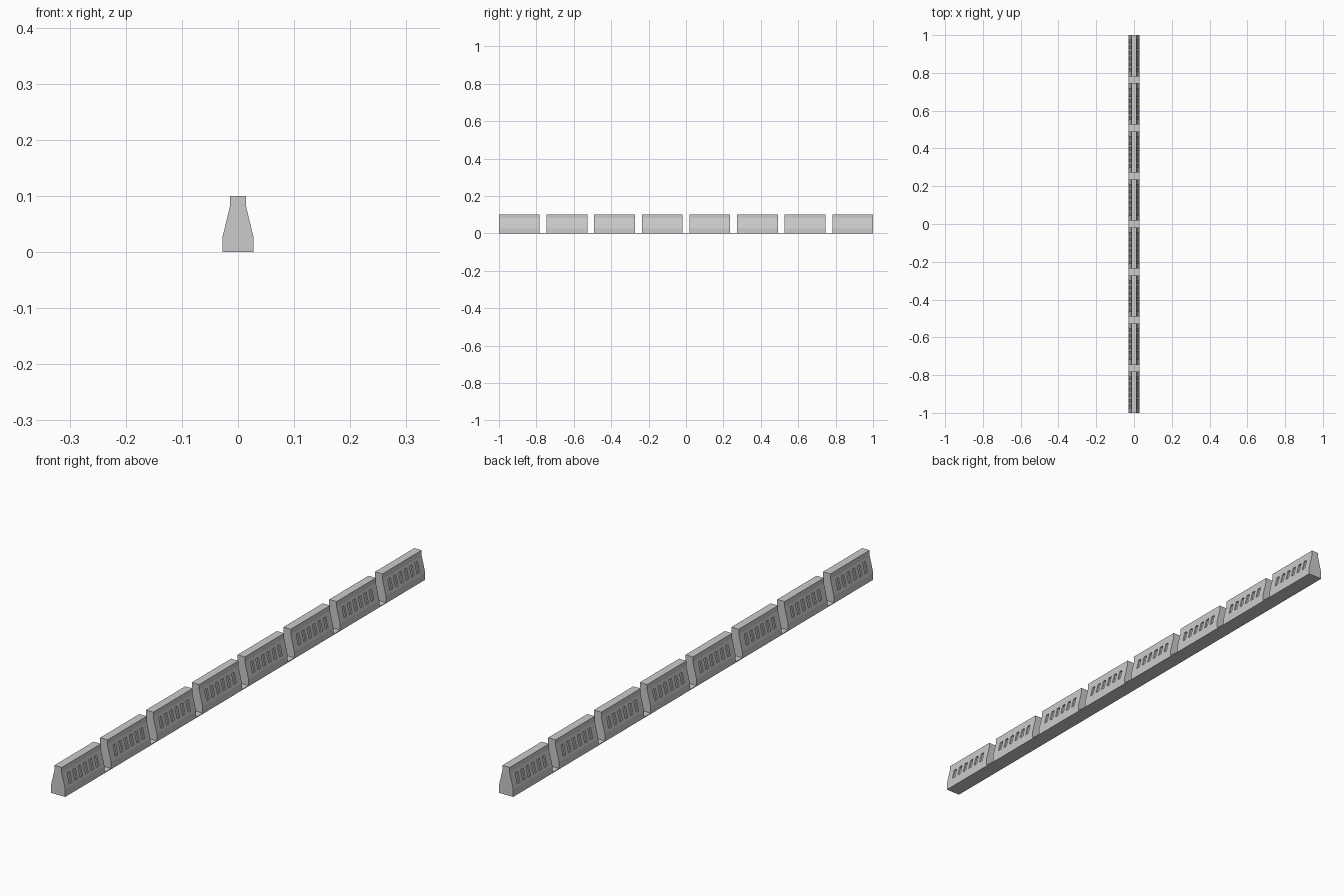
import bpy, bmesh, math
from mathutils import Matrix

if "Cube" in bpy.data.objects:
    bpy.data.objects.remove(bpy.data.objects["Cube"])

COUNT, LENGTH = 8, 0.218
PITCH = (2 - LENGTH) / (COUNT - 1)
BASE_H = 0.003
LOW, HIGH = (0.028, 0.025), (0.0143, 0.082)   # ends of the sloped flank


def finish(name, bm):
    bmesh.ops.recalc_face_normals(bm, faces=bm.faces)
    mesh = bpy.data.meshes.new(name)
    bm.to_mesh(mesh)
    bm.free()
    obj = bpy.data.objects.new(name, mesh)
    bpy.context.collection.objects.link(obj)
    return obj


def add_box(bm, size, place):
    bmesh.ops.create_cube(bm, size=1, matrix=place @ Matrix.Diagonal((*size, 1)))


# Thin base strip joining all blocks
bm = bmesh.new()
add_box(bm, (0.056, 2, BASE_H), Matrix.Translation((0, 0, BASE_H / 2)))
finish("base_strip", bm)

# Barrier block: symmetric profile extruded along y
half = [(0.028, BASE_H), LOW, HIGH, (0.0143, 0.1)]
profile = half + [(-x, z) for x, z in reversed(half)]
bm = bmesh.new()
face = bm.faces.new([bm.verts.new((x, -1, z)) for x, z in profile])
extruded = bmesh.ops.extrude_face_region(bm, geom=[face])["geom"]
bmesh.ops.translate(bm, vec=(0, LENGTH, 0),
                    verts=[v for v in extruded if isinstance(v, bmesh.types.BMVert)])
block = finish("barrier_blocks", bm)

# Slot cutters: six on each flank, tilted to match the slope
tilt = math.atan2(LOW[0] - HIGH[0], HIGH[1] - LOW[1])
mid_x, mid_z = (LOW[0] + HIGH[0]) / 2, (LOW[1] + HIGH[1]) / 2
bm = bmesh.new()
for side in (-1, 1):
    for i in range(6):
        y = -1 + LENGTH / 2 + (i - 2.5) * 0.03
        place = (Matrix.Translation((side * mid_x, y, mid_z))
                 @ Matrix.Rotation(-side * tilt, 4, 'Y'))
        add_box(bm, (0.01, 0.014, 0.038), place)
cutter = finish("slot_cutter", bm)
cutter.hide_render = True
cutter.hide_set(True)

cut = block.modifiers.new("slots", 'BOOLEAN')
cut.operation = 'DIFFERENCE'
cut.solver = 'EXACT'
cut.object = cutter

# Repeat the block along the strip
array = block.modifiers.new("row", 'ARRAY')
array.count = COUNT
array.use_relative_offset = False
array.use_constant_offset = True
array.constant_offset_displace = (0, PITCH, 0)
